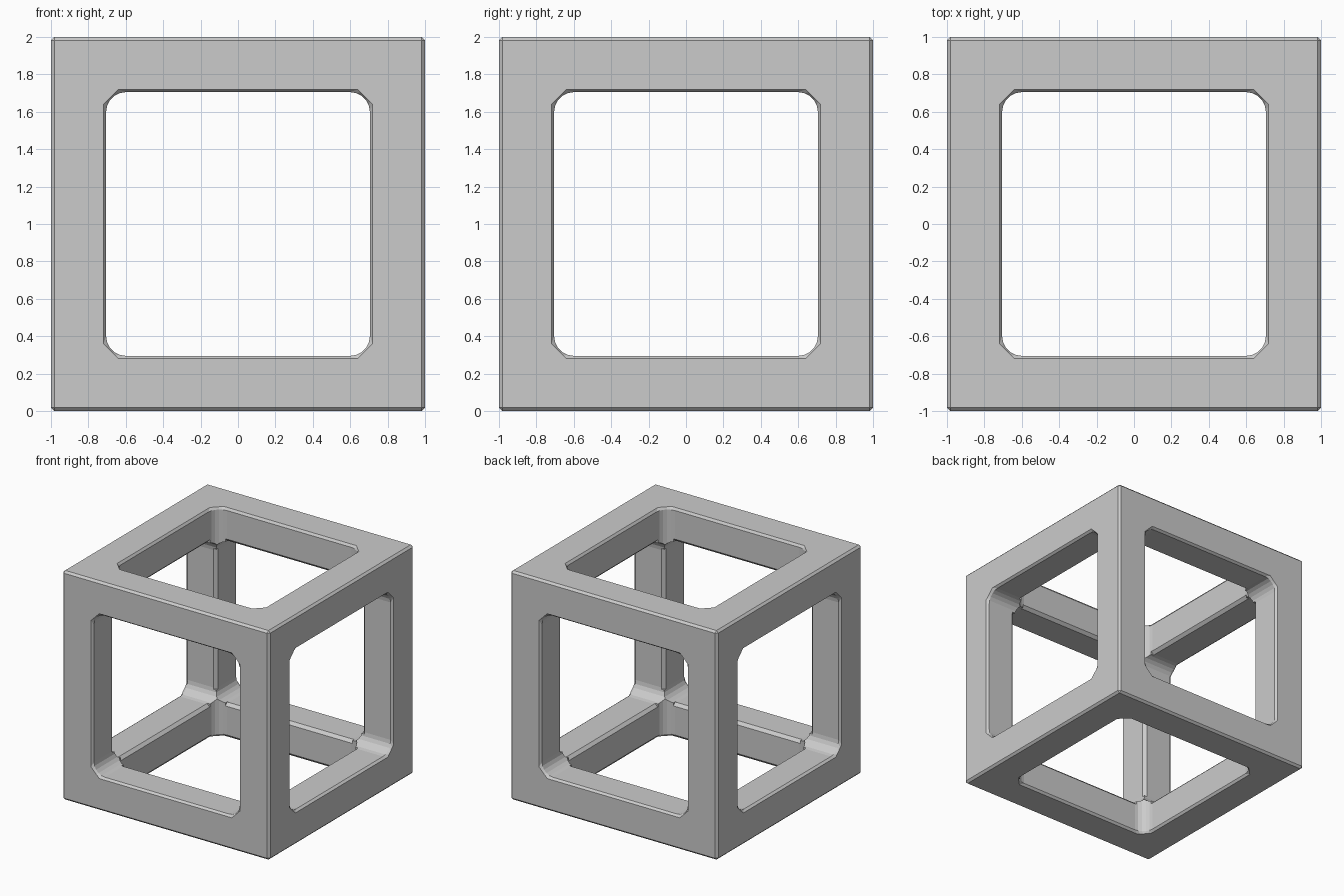
import bpy, bmesh
from math import sin, cos, pi
from mathutils import Matrix, Vector

if "Cube" in bpy.data.objects:
    bpy.data.objects.remove(bpy.data.objects["Cube"])


def ring(flat, start, bulge, steps=5):
    """Square outline whose corners are rounded (bulge) or cut straight."""
    pts = []
    for q in range(4):
        rot = Matrix.Rotation(q * pi / 2, 2)
        for i in range(steps + 1):
            t = i / steps
            r = flat - start
            if bulge:
                p = (start + r * cos(t * pi / 2), start + r * sin(t * pi / 2))
            else:
                p = (flat - r * t, start + r * t)
            pts.append(rot @ Vector(p))
    return pts


def loft(name, rings, axis):
    """Closed solid through (outline, height) pairs, laid along an axis."""
    bm = bmesh.new()
    loops = [[bm.verts.new((p.x, p.y, z)) for p in pts] for pts, z in rings]
    n = len(loops[0])
    for a, b in zip(loops, loops[1:]):
        for i in range(n):
            j = (i + 1) % n
            bm.faces.new((a[i], a[j], b[j], b[i]))
    bm.faces.new(loops[0][::-1])
    bm.faces.new(loops[-1])
    turn = {'X': Matrix.Rotation(pi / 2, 4, 'Y'),
            'Y': Matrix.Rotation(pi / 2, 4, 'X'),
            'Z': Matrix.Identity(4)}[axis]
    bm.transform(Matrix.Translation((0, 0, 1)) @ turn)
    bmesh.ops.recalc_face_normals(bm, faces=bm.faces)
    me = bpy.data.meshes.new(name)
    bm.to_mesh(me)
    bm.free()
    ob = bpy.data.objects.new(name, me)
    bpy.context.collection.objects.link(ob)
    ob.hide_render = True
    return ob


# Solid block with a fine chamfer on its outer edges
bpy.ops.mesh.primitive_cube_add(size=2, location=(0, 0, 1))
frame = bpy.context.object
frame.name = "cube_frame"
bev = frame.modifiers.new("edge_chamfer", 'BEVEL')
bev.width = 0.018
bev.segments = 1

# Windows: rounded tunnels that flare to a cut-corner outline at the faces
inner = ring(0.705, 0.60, True)
outer = ring(0.72, 0.64, False)
cutters = []
for axis in 'XYZ':
    cutters.append(loft("window_cutter_" + axis,
                        [(outer, -1.1), (outer, -1.0), (inner, -0.98),
                         (inner, 0.98), (outer, 1.0), (outer, 1.1)], axis))
# Narrow chamfers along the inside edges of the bars
edge = ring(0.73, 0.705, False, 1)
for axis in 'XYZ':
    cutters.append(loft("bar_chamfer_cutter_" + axis,
                        [(edge, -0.615), (edge, 0.615)], axis))

for c in cutters:
    mod = frame.modifiers.new(c.name, 'BOOLEAN')
    mod.operation = 'DIFFERENCE'
    mod.solver = 'EXACT'
    mod.object = c

# Bake the cuts and remove the helpers
deps = bpy.context.evaluated_depsgraph_get()
baked = bpy.data.meshes.new_from_object(frame.evaluated_get(deps))
frame.modifiers.clear()
frame.data = baked
for c in cutters:
    bpy.data.objects.remove(c)
